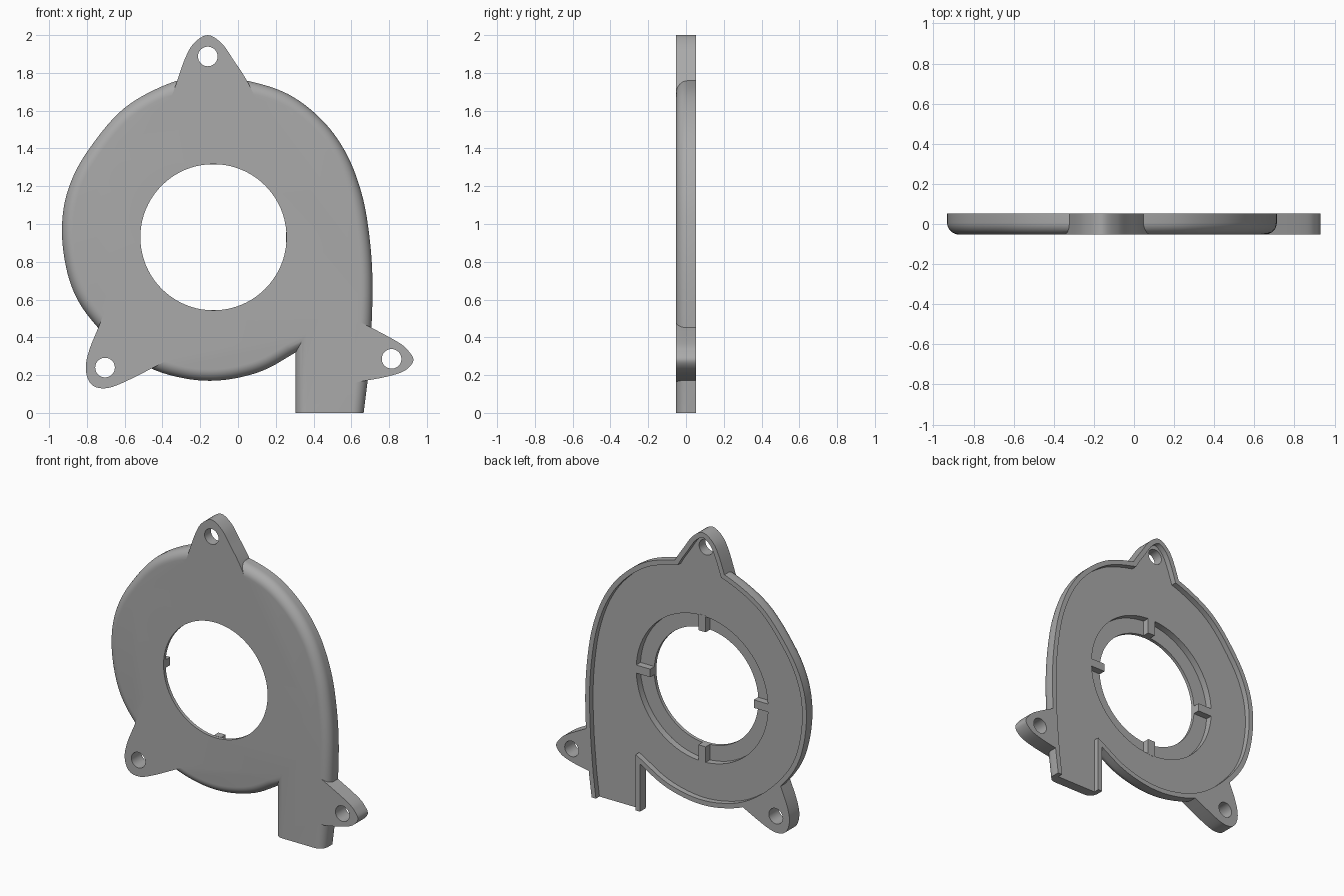
import bpy, bmesh, math
from mathutils import Vector

if "Cube" in bpy.data.objects:
    bpy.data.objects.remove(bpy.data.objects["Cube"])

FRONT, BACK = -0.0525, 0.0525
FLOOR, LEDGE = 0.015, -0.03      # pocket floor and inlet recess depth
RIM, FILLET = 0.032, 0.06
CX, CZ, INLET = -0.13, 0.93, 0.387

grey = bpy.data.materials.new("matte grey")
grey.use_nodes = True
grey.diffuse_color = (0.40, 0.40, 0.40, 1)
grey.node_tree.nodes["Principled BSDF"].inputs["Base Color"].default_value = grey.diffuse_color


def smooth(points, steps=7):
    """Open Catmull-Rom curve through the points."""
    p = [Vector(q) for q in points]
    p = [2 * p[0] - p[1]] + p + [2 * p[-1] - p[-2]]
    out = []
    for a, b, c, d in zip(p, p[1:], p[2:], p[3:]):
        for i in range(steps):
            t = i / steps
            out.append(0.5 * (2 * b + (c - a) * t + (2 * a - 5 * b + 4 * c - d) * t * t
                              + (3 * b - a - 3 * c + d) * t ** 3))
    return out + [p[-2]]


def inset(points, dist):
    """Move a closed outline inwards with mitred corners."""
    n = len(points)
    area = sum(points[i - 1].cross(points[i]) for i in range(n))
    sign = 1 if area > 0 else -1
    out = []
    for i, p in enumerate(points):
        e = (p - points[i - 1]).normalized()
        f = (points[(i + 1) % n] - p).normalized()
        m = Vector((-e.y - f.y, e.x + f.x)) * sign
        out.append(p + m * (2 * dist / m.length_squared))
    return out


def circle(x, z, r, n):
    return [Vector((x + r * math.cos(2 * math.pi * i / n), z + r * math.sin(2 * math.pi * i / n)))
            for i in range(n)]


def loft(name, rings, ground=False):
    """Solid through (outline, y) rings, optionally trimmed to the ground."""
    bm = bmesh.new()
    loops = [[bm.verts.new((p.x, y, max(p.y, 0) if ground else p.y)) for p in pts]
             for pts, y in rings]
    n = len(loops[0])
    for a, b in zip(loops, loops[1:]):
        for i in range(n):
            bm.faces.new((a[i - 1], a[i], b[i], b[i - 1]))
    bm.faces.new(loops[0])
    bm.faces.new(loops[-1])
    bmesh.ops.recalc_face_normals(bm, faces=bm.faces)
    mesh = bpy.data.meshes.new(name)
    bm.to_mesh(mesh)
    bm.free()
    mesh.materials.append(grey)
    obj = bpy.data.objects.new(name, mesh)
    bpy.context.collection.objects.link(obj)
    return obj


def combine(target, tool, operation):
    mod = target.modifiers.new(operation, "BOOLEAN")
    mod.object, mod.operation, mod.solver = tool, operation, "EXACT"
    bpy.context.view_layer.objects.active = target
    bpy.ops.object.modifier_apply(modifier=mod.name)
    bpy.data.objects.remove(tool)


# Spiral housing outline with the outlet duct at the bottom
outline = smooth([
    (0.685, 0.16), (0.705, 0.42), (0.712, 0.7), (0.695, 0.94), (0.655, 1.16), (0.575, 1.37),
    (0.45, 1.545), (0.27, 1.685), (0.055, 1.757), (-0.14, 1.778), (-0.335, 1.755),
    (-0.6, 1.615), (-0.8, 1.38), (-0.9, 1.18), (-0.932, 0.98), (-0.91, 0.77), (-0.85, 0.6),
    (-0.74, 0.45), (-0.6, 0.32), (-0.455, 0.233), (-0.3, 0.186), (-0.15, 0.17),
    (0, 0.186), (0.15, 0.232), (0.305, 0.32)])
outline += [Vector((0.305, -0.2)), Vector((0.665, -0.2)), Vector((0.665, 0))]

# Mounting ears: outline and screw hole centre
ears = [
    ([(-0.42, 1.52), (-0.35, 1.68), (-0.285, 1.865), (-0.235, 1.955), (-0.16, 2.0),
      (-0.085, 1.955), (-0.025, 1.87), (0.055, 1.745), (0.13, 1.58)], (-0.16, 1.887)),
    ([(-0.66, 0.68), (-0.72, 0.5), (-0.785, 0.34), (-0.806, 0.235), (-0.78, 0.155),
      (-0.715, 0.13), (-0.62, 0.155), (-0.41, 0.26), (-0.27, 0.34)], (-0.704, 0.24)),
    ([(0.48, 0.56), (0.655, 0.477), (0.845, 0.376), (0.905, 0.325), (0.928, 0.275),
      (0.88, 0.222), (0.78, 0.19), (0.645, 0.165), (0.48, 0.13)], (0.813, 0.286))]
ears = [(smooth(pts, 6), hole) for pts, hole in ears]

# Housing with a rounded front edge
rings = []
for i in range(9):
    a = math.pi / 2 * i / 8
    rings.append((inset(outline, FILLET * (1 - math.sin(a))), FRONT + FILLET * (1 - math.cos(a))))
rings.append((outline, BACK))
cover = loft("blower_cover", rings, ground=True)

for pts, hole in ears:
    combine(cover, loft("ear", [(pts, FRONT), (pts, BACK)]), "UNION")

# Shallow pocket behind the rim, open at the outlet
for pts in [outline] + [e[0] for e in ears]:
    inner = inset(pts, RIM)
    combine(cover, loft("pocket", [(inner, FLOOR), (inner, 0.2)]), "DIFFERENCE")

# Inlet recess, inlet and screw holes
for x, z, r, y, n in [(CX, CZ, 0.49, LEDGE, 80), (CX, CZ, INLET, -0.2, 80)] + \
        [(*hole, 0.052, -0.2, 32) for pts, hole in ears]:
    disc = circle(x, z, r, n)
    combine(cover, loft("bore", [(disc, y), (disc, 0.2)]), "DIFFERENCE")

# Four ribs bridging the inlet recess
for k in range(4):
    d = Vector((math.cos(k * math.pi / 2), math.sin(k * math.pi / 2)))
    side = Vector((-d.y, d.x)) * 0.027
    c = Vector((CX, CZ))
    near, far = c + d * (INLET - 0.002), c + d * 0.495
    pts = [near - side, far - side, far + side, near + side]
    loft("inlet_rib_%d" % (k + 1), [(pts, LEDGE - 0.002), (pts, FLOOR + 0.001)])

# Smooth the curved walls, keep the rims sharp
bpy.ops.object.select_all(action="DESELECT")
cover.select_set(True)
bpy.context.view_layer.objects.active = cover
bpy.ops.object.shade_smooth_by_angle(angle=math.radians(30))
